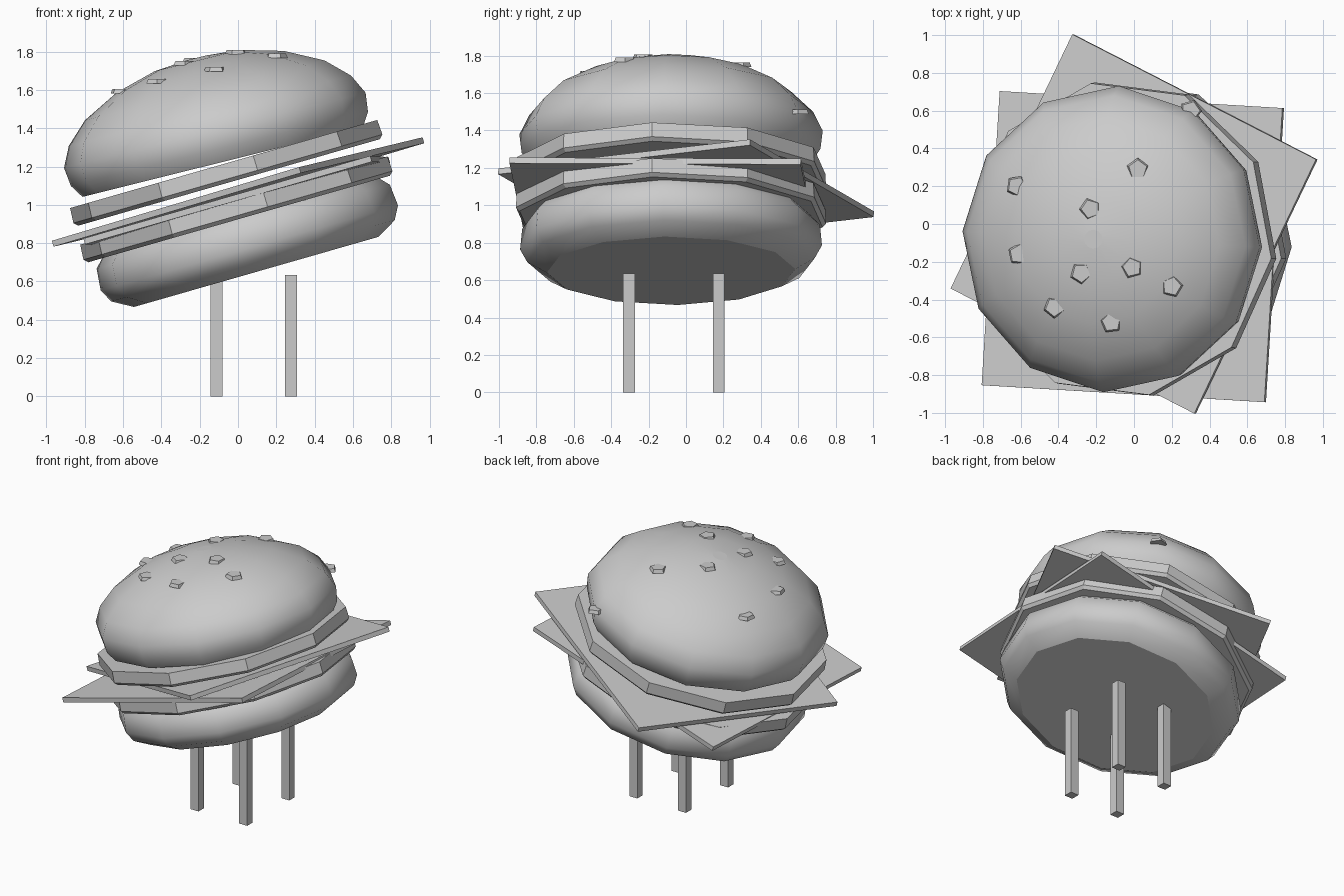
import bpy, bmesh
from math import cos, sin, pi, radians
from mathutils import Matrix, Vector
from mathutils.bvhtree import BVHTree

if "Cube" in bpy.data.objects:
    bpy.data.objects.remove(bpy.data.objects["Cube"])

# One plain grey material
grey = bpy.data.materials.new("plain_grey")
grey.use_nodes = True
grey.diffuse_color = (0.6, 0.6, 0.6, 1)
grey.node_tree.nodes["Principled BSDF"].inputs["Base Color"].default_value = (0.6, 0.6, 0.6, 1)

# Frame of the tilted stack: origin at the middle of the bottom bun's base
STACK = Matrix.Translation((0.095, -0.08, 0.65)) @ Matrix.Rotation(radians(-16), 4, 'Y')


def finish(bm, name, matrix):
    bmesh.ops.recalc_face_normals(bm, faces=bm.faces)
    mesh = bpy.data.meshes.new(name)
    bm.to_mesh(mesh)
    bm.free()
    mesh.materials.append(grey)
    obj = bpy.data.objects.new(name, mesh)
    obj.matrix_world = matrix
    bpy.context.collection.objects.link(obj)
    return obj


def revolve(profile, sides, turn):
    """Stack rings of (radius, height); close both ends, smooth the side wall."""
    bm = bmesh.new()
    rings = []
    for r, z in profile:
        angles = [radians(turn) + 2 * pi * i / sides for i in range(sides)]
        rings.append([bm.verts.new((r * cos(a), r * sin(a), z)) for a in angles])
    for low, high in zip(rings, rings[1:]):
        for i in range(sides):
            j = (i + 1) % sides
            bm.faces.new((low[i], low[j], high[j], high[i])).smooth = True
    for ring in (rings[0], rings[-1]):
        cap = bm.faces.new(ring)
        for e in cap.edges:
            e.smooth = False
    return bm


def box(name, size, matrix):
    bm = bmesh.new()
    bmesh.ops.create_cube(bm, size=1, matrix=Matrix.Diagonal((*size, 1)))
    return finish(bm, name, matrix)


# Bottom bun
finish(revolve([(0.665, 0), (0.77, 0.06), (0.808, 0.13), (0.797, 0.245), (0.75, 0.295)],
               12, -3), "bottom_bun", STACK)

# Two ten-sided patties
for name, z, x in (("lower_patty", 0.29, -0.01), ("upper_patty", 0.488, -0.008)):
    bm = revolve([(0.825, z), (0.845, z + 0.02), (0.84, z + 0.1)], 10, -7)
    for f in bm.faces:
        f.smooth = False
    finish(bm, name, STACK @ Matrix.Translation((x, 0, 0)))

# Cheese slices, turned against each other
for name, size, place, turn in (("upper_cheese", 1.5, (0.024, 0.08, 0.427), -26.2),
                                ("lower_cheese", 1.56, (0.005, -0.04, 0.385), -3.3)):
    box(name, (size, size, 0.032), STACK @ Matrix.Translation(place)
        @ Matrix.Rotation(radians(-1.2), 4, 'X') @ Matrix.Rotation(radians(turn), 4, 'Z'))

# Top bun, leaning a little less than the rest
TOP = STACK @ Matrix.Translation((-0.01, 0, 0.6)) @ Matrix.Rotation(radians(2), 4, 'Y')
bm = revolve([(0.755, 0), (0.80, 0.07), (0.812, 0.17), (0.76, 0.275), (0.645, 0.385),
              (0.45, 0.485), (0.23, 0.545), (0.05, 0.56)], 12, -3)
bm.transform(TOP)
dome = BVHTree.FromBMesh(bm)
finish(bm, "top_bun", Matrix())

# Sesame seeds: flat five-sided chips lying on the dome
seeds = [(0.02, 0.29), (-0.62, 0.2), (-0.23, 0.08), (-0.61, -0.16), (-0.28, -0.26),
         (-0.01, -0.23), (0.2, -0.33), (-0.42, -0.44), (-0.12, -0.52), (0.3, 0.6)]
for n, (x, y) in enumerate(seeds):
    hit, normal, _, _ = dome.ray_cast(Vector((x, y, 3)), Vector((0, 0, -1)))
    if hit is None:
        continue
    if normal.z < 0:
        normal = -normal
    bm = bmesh.new()
    bmesh.ops.create_cone(bm, cap_ends=True, segments=5, radius1=0.06, radius2=0.05, depth=0.024)
    lie = normal.to_track_quat('Z', 'Y').to_matrix().to_4x4()
    finish(bm, f"sesame_seed_{n + 1}",
           Matrix.Translation(hit) @ lie @ Matrix.Rotation(n * 0.8, 4, 'Z'))

# Four square legs
for side, x in (("right", -0.112), ("left", 0.277)):
    for end, y in (("front", -0.305), ("back", 0.175)):
        box(f"{end}_{side}_leg", (0.064, 0.062, 0.635), Matrix.Translation((x, y, 0.3175)))
